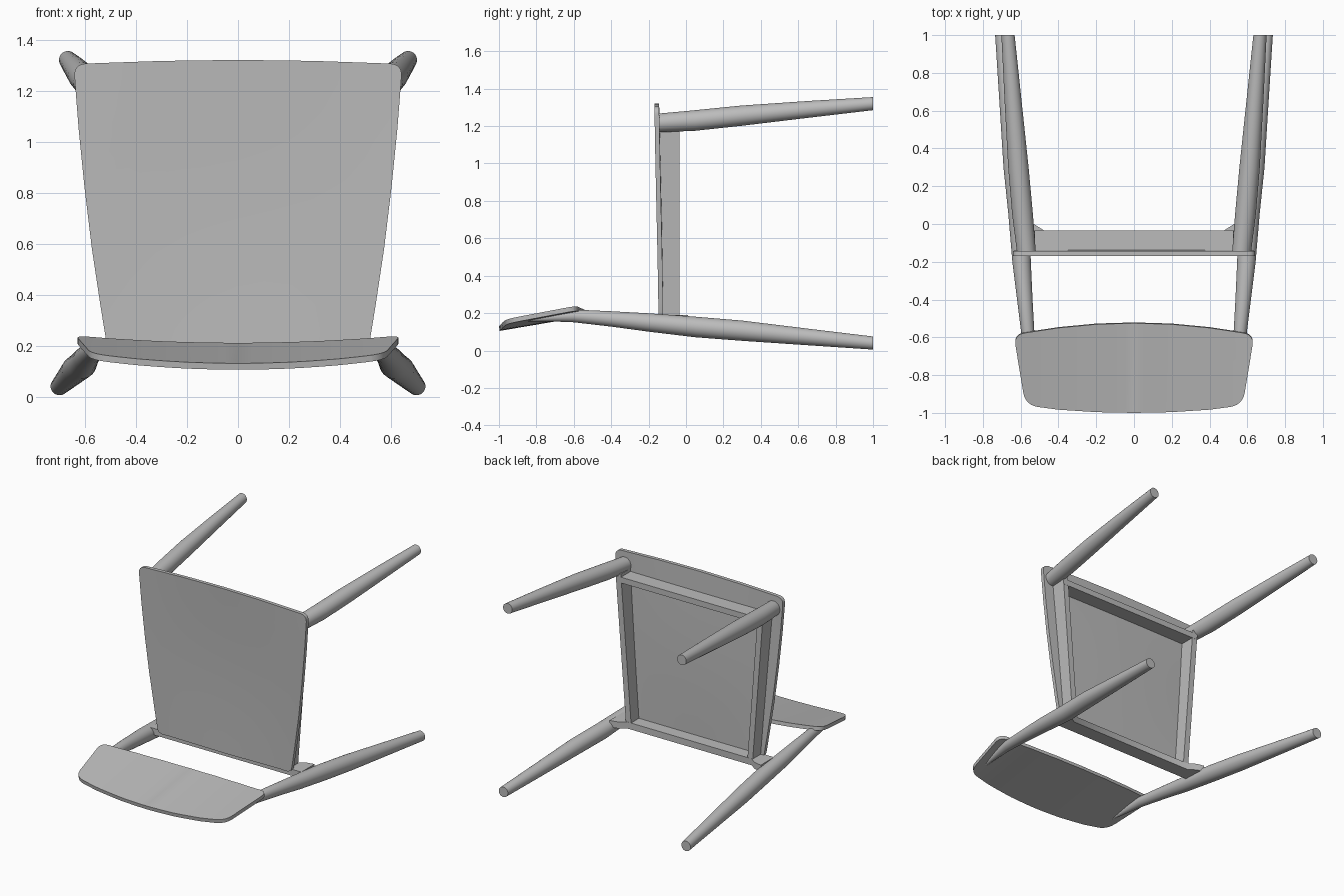
import bpy, bmesh, math
from mathutils import Vector

cube = bpy.data.objects.get("Cube")
if cube:
    bpy.data.objects.remove(cube, do_unlink=True)

grey = bpy.data.materials.new("plain_grey")
grey.use_nodes = True
COLOUR = (0.5, 0.5, 0.5, 1)
grey.diffuse_color = COLOUR
grey.node_tree.nodes["Principled BSDF"].inputs["Base Color"].default_value = COLOUR


def finish(name, bm, angle=35):
    bmesh.ops.recalc_face_normals(bm, faces=bm.faces)
    mesh = bpy.data.meshes.new(name)
    bm.to_mesh(mesh)
    bm.free()
    mesh.materials.append(grey)
    obj = bpy.data.objects.new(name, mesh)
    bpy.context.collection.objects.link(obj)
    bpy.ops.object.select_all(action='DESELECT')
    obj.select_set(True)
    bpy.context.view_layer.objects.active = obj
    bpy.ops.object.shade_smooth_by_angle(angle=math.radians(angle))
    return obj


def outline(half):
    """Mirror a half outline of (u, v, corner radius) and round its corners."""
    pts = half + [(-u, v, r) for u, v, r in reversed(half) if u > 0]
    out = []
    for i, (u, v, r) in enumerate(pts):
        p = Vector((u, v))
        if r == 0:
            out.append(p)
            continue
        a = p + (Vector(pts[i - 1][:2]) - p).normalized() * r
        b = p + (Vector(pts[(i + 1) % len(pts)][:2]) - p).normalized() * r
        for k in range(7):
            t = k / 6
            out.append(a * (1 - t) ** 2 + p * 2 * t * (1 - t) + b * t * t)
    return out


def plate(name, half, place, depth, cuts=(0, 0)):
    """Flat outline, sliced into strips, bent by place() and thickened."""
    bm = bmesh.new()
    bm.faces.new([bm.verts.new((p.x, p.y, 0)) for p in outline(half)])
    for axis, n in enumerate(cuts):
        vals = [v.co[axis] for v in bm.verts]
        lo, hi = min(vals), max(vals)
        for k in range(1, n):
            co, no = Vector(), Vector()
            co[axis], no[axis] = lo + (hi - lo) * k / n, 1
            bmesh.ops.bisect_plane(bm, geom=bm.verts[:] + bm.edges[:] + bm.faces[:],
                                   plane_co=co, plane_no=no)
    for v in bm.verts:
        v.co = place(v.co.x, v.co.y)
    ext = bmesh.ops.extrude_face_region(bm, geom=bm.faces[:], use_keep_orig=True)
    moved = [g for g in ext["geom"] if isinstance(g, bmesh.types.BMVert)]
    bmesh.ops.translate(bm, verts=moved, vec=depth)
    return finish(name, bm)


def tube(name, stations, side, n=32):
    """Round leg through (x, y, z, radius) stations, cut square at its ends."""
    bm = bmesh.new()
    rings = []
    for x, y, z, r in stations:
        rings.append([bm.verts.new((side * x + r * math.cos(a), y, z + r * math.sin(a)))
                      for a in (2 * math.pi * k / n for k in range(n))])
    for a, b in zip(rings, rings[1:]):
        for k in range(n):
            j = (k + 1) % n
            bm.faces.new((a[k], a[j], b[j], b[k]))
    bm.faces.new(rings[0])
    bm.faces.new(rings[-1])
    return finish(name, bm)


# Seat panel, slightly dished
def seat_place(u, v):
    t = (v - 0.17) / 1.15
    dish = 0.01 * (1 - (u / 0.6) ** 2) * math.sin(math.pi * min(max(t, 0), 1))
    return Vector((u, -0.147 - 0.022 * t + dish, v))


plate("seat", [(0, 1.32, 0), (0.3, 1.316, 0), (0.645, 1.304, 0.05), (0.625, 1.05, 0),
               (0.602, 0.82, 0), (0.573, 0.58, 0), (0.54, 0.36, 0),
               (0.51, 0.175, 0.03), (0, 0.17, 0)],
      seat_place, (0, 0.025, 0), (12, 12))


# Backrest, curved across its width
def back_place(u, v):
    return Vector((u, v, 0.13 + 0.17 * (v + 1) + 0.037 * (u / 0.62) ** 2))


plate("backrest", [(0, -0.525, 0), (0.2, -0.531, 0), (0.4, -0.55, 0), (0.637, -0.586, 0.06),
                   (0.575, -0.96, 0.07), (0.4, -0.983, 0), (0.2, -0.996, 0), (0, -1, 0)],
      back_place, (0, 0.004, -0.025), (24, 0))

# Seat frame: front rail, flared rear rail, side rails
plate("front_rail", [(0.56, -0.145, 0), (0.56, -0.035, 0)],
      lambda u, v: Vector((u, v, 1.14)), (0, 0, 0.04))
plate("rear_rail", [(0, -0.135, 0), (0.58, -0.135, 0), (0.58, 0.01, 0), (0.53, 0, 0),
                    (0.475, -0.035, 0), (0, -0.035, 0)],
      lambda u, v: Vector((u, v, 0.145)), (0, 0, 0.045))
for side, word in ((1, "left"), (-1, "right")):
    bm = bmesh.new()
    quad = [(0.565, 1.2), (0.525, 1.2), (0.445, 0.17), (0.485, 0.17)]
    face = bm.faces.new([bm.verts.new((side * x, -0.142, z)) for x, z in quad])
    ext = bmesh.ops.extrude_face_region(bm, geom=[face], use_keep_orig=True)
    bmesh.ops.translate(bm, vec=(0, 0.106, 0),
                        verts=[g for g in ext["geom"] if isinstance(g, bmesh.types.BMVert)])
    finish(word + "_side_rail", bm)

    # Legs; the rear ones run on up to the backrest
    tube(word + "_front_leg", [(0.57, -0.145, 1.217, 0.05), (0.59, 0.05, 1.23, 0.055),
                               (0.612, 0.3, 1.256, 0.054), (0.64, 0.65, 1.289, 0.045),
                               (0.667, 1, 1.32, 0.035)], side)
    tube(word + "_rear_leg", [(0.53, -0.88, 0.161, 0.004), (0.54, -0.8, 0.17, 0.014),
                              (0.55, -0.7, 0.18, 0.025), (0.56, -0.6, 0.185, 0.034),
                              (0.578, -0.4, 0.169, 0.041), (0.595, -0.2, 0.15, 0.049),
                              (0.61, 0.05, 0.126, 0.055), (0.637, 0.3, 0.106, 0.054),
                              (0.673, 0.7, 0.068, 0.043), (0.7, 1, 0.04, 0.035)], side)
